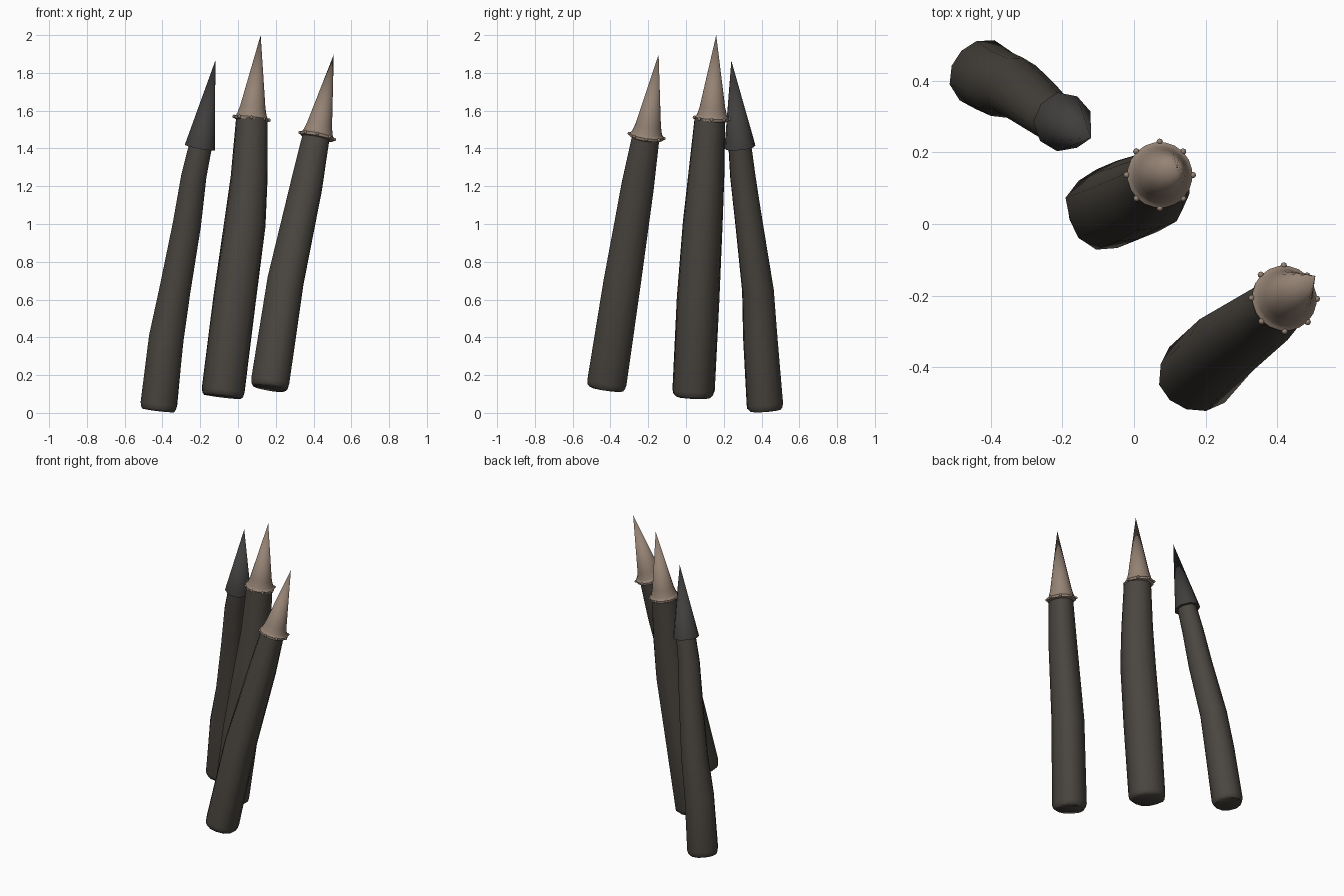
import bpy, bmesh, math, random
from mathutils import Vector

if "Cube" in bpy.data.objects:
    bpy.data.objects.remove(bpy.data.objects["Cube"])

random.seed(4)
UP = Vector((0, 0, 1))


def material(name, rgb):
    m = bpy.data.materials.new(name)
    m.diffuse_color = (*rgb, 1)
    m.use_nodes = True
    m.node_tree.nodes["Principled BSDF"].inputs["Base Color"].default_value = m.diffuse_color
    return m


WOOD = material("dark wood", (0.068, 0.060, 0.050))
BONE = material("tan horn", (0.30, 0.225, 0.175))
IRON = material("dark iron", (0.052, 0.049, 0.047))


def finish(bm, name, mat, angle):
    bmesh.ops.recalc_face_normals(bm, faces=bm.faces)
    me = bpy.data.meshes.new(name)
    bm.to_mesh(me)
    bm.free()
    me.materials.append(mat)
    ob = bpy.data.objects.new(name, me)
    bpy.context.collection.objects.link(ob)
    bpy.ops.object.select_all(action='DESELECT')
    ob.select_set(True)
    bpy.context.view_layer.objects.active = ob
    bpy.ops.object.shade_smooth_by_angle(angle=math.radians(angle))
    return ob


def loft(rings, sides, name, mat, angle, wobble=0.0):
    """Skin circles given as (centre, axis, radius); zero radius makes a point."""
    bm = bmesh.new()
    ridge = [1 + random.uniform(-wobble, wobble) for _ in range(sides)]
    loops = []
    for centre, axis, r in rings:
        q = UP.rotation_difference(axis)
        if r == 0:
            loops.append([bm.verts.new(centre)])
            continue
        loop = []
        for i in range(sides):
            a = math.tau * (i + 0.5) / sides
            k = r * ridge[i] * (1 + random.uniform(-wobble, wobble) * 0.4)
            loop.append(bm.verts.new(centre + q @ Vector((k * math.cos(a), k * math.sin(a), 0))))
        loops.append(loop)
    for lo, hi in zip(loops, loops[1:]):
        for i in range(sides):
            j = (i + 1) % sides
            if len(hi) == 1:
                bm.faces.new((lo[i], lo[j], hi[0]))
            else:
                bm.faces.new((lo[i], lo[j], hi[j], hi[i]))
    bm.faces.new(loops[0][::-1])
    if len(loops[-1]) > 1:
        bm.faces.new(loops[-1])
    return finish(bm, name, mat, angle)


def pole(name, path):
    """Bent tapering log with a rounded foot; path holds x, y, z, radius."""
    pts = [Vector(p[:3]) for p in path]
    rings = []
    for i, p in enumerate(pts):
        axis = (pts[min(i + 1, len(pts) - 1)] - pts[max(i - 1, 0)]).normalized()
        r = path[i][3]
        if i == 0:
            rings += [(p + axis * h, axis, r * k) for h, k in ((0, 0.86), (0.012, 0.96), (0.035, 1.0))]
        else:
            rings.append((p, axis, r))
    loft(rings, 12, name, WOOD, 50, 0.05)


def spike(name, base, tip, profile, sides, mat, angle, wobble=0.0):
    """Pointed cap; profile holds (distance along the axis, radius)."""
    base, tip = Vector(base), Vector(tip)
    axis = (tip - base).normalized()
    rings = [(base + axis * h, axis, r) for h, r in profile] + [(tip, axis, 0)]
    loft(rings, sides, name, mat, angle, wobble)


def studs(name, base, tip, radius):
    """Eight small round studs around the collar."""
    base, tip = Vector(base), Vector(tip)
    q = UP.rotation_difference((tip - base).normalized())
    bm = bmesh.new()
    for i in range(8):
        a = math.tau * i / 8
        c = base + q @ Vector((radius * math.cos(a), radius * math.sin(a), 0))
        new = bmesh.ops.create_uvsphere(bm, u_segments=8, v_segments=6, radius=0.009)
        bmesh.ops.translate(bm, verts=new["verts"], vec=c)
    finish(bm, name, mat=BONE, angle=60)


# Three leaning logs
pole("left_pole", [(-.42, .42, .014, .099), (-.375, .395, .4, .094), (-.332, .383, .65, .086),
                   (-.268, .335, 1.0, .076), (-.232, .302, 1.25, .069), (-.192, .284, 1.43, .062)])
pole("middle_pole", [(-.08, .04, .085, .113), (-.018, .065, .6, .114), (.037, .09, 1.0, .109),
                     (.06, .108, 1.25, .097), (.075, .128, 1.56, .084)])
pole("right_pole", [(.168, -.425, .13, .106), (.255, -.338, .7, .101),
                    (.365, -.258, 1.2, .088), (.415, -.215, 1.46, .075)])

# Plain dark tip on the left log
spike("left_tip", (-.20, .285, 1.405), (-.12, .24, 1.865), [(0, .082)], 9, IRON, 45, 0.03)

# Flared tips with a rolled collar and studs
COLLAR = [(-.014, .082), (-.010, .091), (.004, .092), (.010, .084), (.02, .079), (.06, .068)]
for side, base, tip in (("middle", (.072, .137, 1.56), (.12, .16, 2.0)),
                        ("right", (.42, -.208, 1.466), (.507, -.145, 1.897))):
    spike(side + "_tip", base, tip, COLLAR, 20, BONE, 40)
    studs(side + "_studs", base, tip, 0.093)
